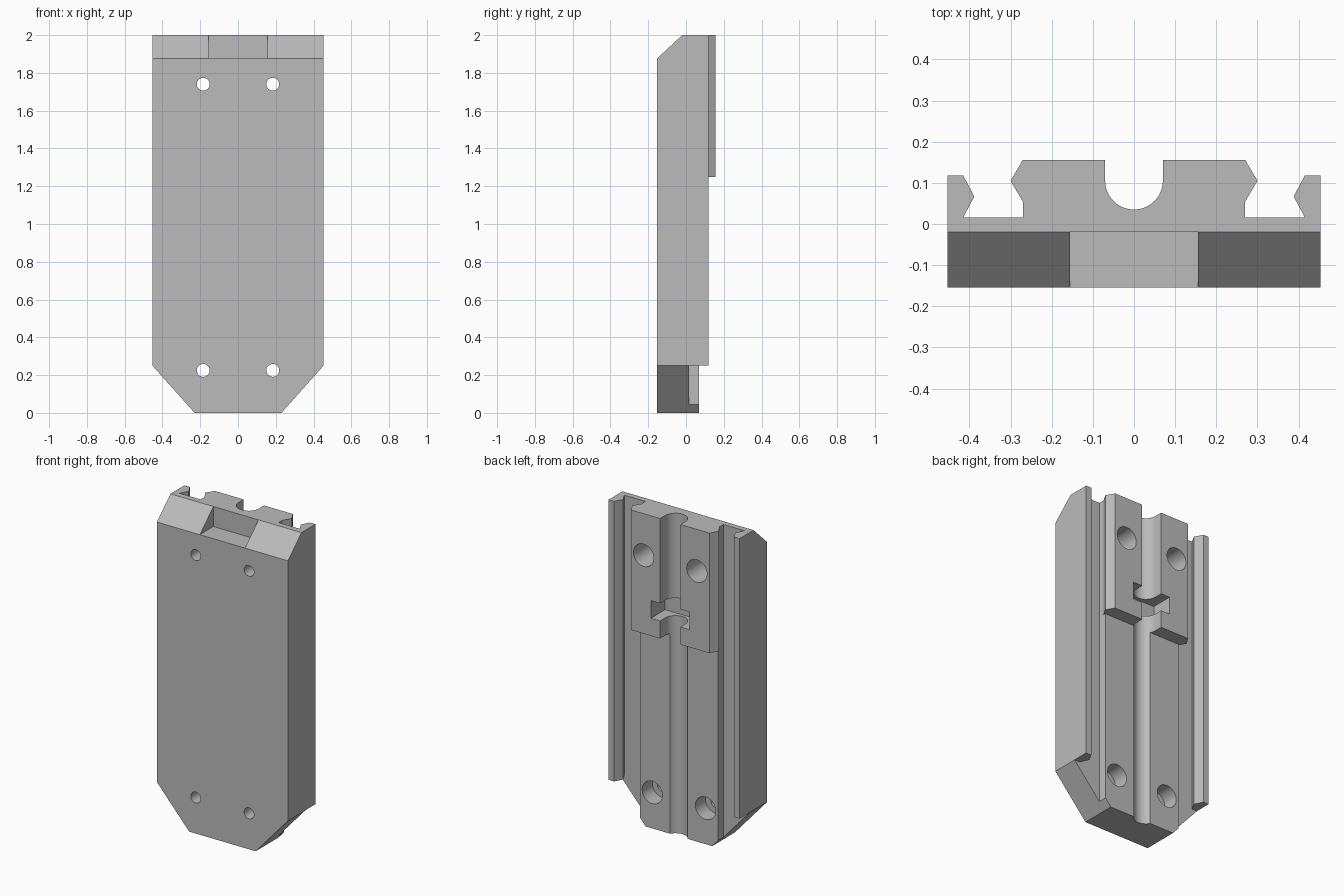
import bpy
import bmesh
import math

cube = bpy.data.objects.get("Cube")
if cube:
    bpy.data.objects.remove(cube, do_unlink=True)

grey = bpy.data.materials.new("plain grey")
grey.use_nodes = True
GREY = (0.5, 0.5, 0.5, 1)
grey.diffuse_color = GREY
grey.node_tree.nodes["Principled BSDF"].inputs["Base Color"].default_value = GREY

# Main levels
FRONT, FLOOR, STEP, RAIL_TOP, BACK = -0.154, 0.016, 0.07, 0.118, 0.156
HALF_W, TOP, CUT_Z, STEP_Z, BEVEL_Z, BEVEL_Y = 0.453, 2.0, 0.25, 1.25, 1.875, -0.02


def prism(name, points, axis, lo, hi):
    """Extrude a 2D outline along one axis from lo to hi."""
    place = {"x": lambda a, b, t: (t, a, b),
             "y": lambda a, b, t: (a, t, b),
             "z": lambda a, b, t: (a, b, t)}[axis]
    bm = bmesh.new()
    rings = [[bm.verts.new(place(a, b, t)) for a, b in points] for t in (lo, hi)]
    for ring in rings:
        bm.faces.new(ring)
    n = len(points)
    for i in range(n):
        j = (i + 1) % n
        bm.faces.new((rings[0][i], rings[0][j], rings[1][j], rings[1][i]))
    bmesh.ops.recalc_face_normals(bm, faces=bm.faces)
    mesh = bpy.data.meshes.new(name)
    bm.to_mesh(mesh)
    bm.free()
    mesh.materials.append(grey)
    obj = bpy.data.objects.new(name, mesh)
    bpy.context.collection.objects.link(obj)
    return obj


def circle(cx, cz, r, n=40):
    return [(cx + r * math.cos(math.tau * i / n), cz + r * math.sin(math.tau * i / n))
            for i in range(n)]


def rect(a0, a1, b0, b1):
    return [(a0, b0), (a1, b0), (a1, b1), (a0, b1)]


def mirrored(half):
    """Complete an outline symmetric about the first coordinate."""
    return half + [(-a, b) for a, b in reversed(half)]


def carve(obj, cutters):
    bpy.context.view_layer.objects.active = obj
    for c in cutters:
        mod = obj.modifiers.new("cut", "BOOLEAN")
        mod.operation, mod.solver, mod.object = "DIFFERENCE", "EXACT", c
        bpy.ops.object.modifier_apply(modifier=mod.name)


# Backing plate with clipped lower corners
slope = (HALF_W - 0.23) / CUT_Z
plate = prism("backing_plate", mirrored([(0.23, 0), (HALF_W, CUT_Z), (HALF_W, TOP)]),
              "y", FRONT, FLOOR)

# Dovetail block, stepped down to a straight lower block
upper = prism("upper_dovetail_block",
              mirrored([(0.27, FLOOR), (0.27, 0.054), (0.3, 0.105), (0.27, BACK)]),
              "z", STEP_Z, TOP)
lower = prism("lower_block",
              mirrored([(0.23, 0), (0.27, 0.04 / slope), (0.27, STEP_Z)]),
              "y", FLOOR, STEP)

# Side rails with pointed inner edges
rails = []
for side, s in (("left", 1), ("right", -1)):
    outline = [(HALF_W, FLOOR), (HALF_W, RAIL_TOP), (0.415, RAIL_TOP),
               (0.388, 0.067), (0.415, FLOOR)]
    rails.append(prism(side + "_rail", [(s * a, b) for a, b in outline], "z", CUT_Z, TOP))

# Cutters: screw holes, round groove, cross slot, top bevel and its pocket
bores, holes = [], []
for x in (-0.184, 0.184):
    for z in (0.225, 1.74):
        holes.append(prism("hole_cutter", circle(x, z, 0.034), "y", -1, 1))
        bores.append(prism("bore_cutter", circle(x, z, 0.07), "y", -0.03, 1))
arc = [(0.07 * math.sin(t), 0.105 - 0.07 * math.cos(t))
       for t in (math.pi / 2 * (i + 0.5) / 12 for i in range(12))]
groove = prism("groove_cutter", mirrored(arc + [(0.07, 0.105), (0.07, 0.3)]), "z", -1, 3)
slot = prism("slot_cutter", rect(-0.133, 0.133, 1.36, 1.47), "y", -0.1, 1)
run = (BEVEL_Y - FRONT) / (TOP - BEVEL_Z)
bevel = prism("bevel_cutter",
              [(FRONT - 0.1 * run, BEVEL_Z - 0.1), (BEVEL_Y + 0.1 * run, TOP + 0.1),
               (FRONT - 0.1 * run, TOP + 0.1)], "x", -1, 1)
pocket = prism("pocket_cutter", rect(-1, BEVEL_Y, BEVEL_Z, 3), "x", -0.156, 0.156)

carve(plate, [bevel, pocket] + bores + holes)
carve(upper, [groove, slot] + bores)
carve(lower, [groove] + bores)

for cutter in holes + bores + [groove, slot, bevel, pocket]:
    bpy.data.objects.remove(cutter, do_unlink=True)

# Smooth the round bores and groove, keep all other edges sharp
bpy.ops.object.select_all(action="DESELECT")
for part in [plate, upper, lower] + rails:
    part.select_set(True)
bpy.context.view_layer.objects.active = plate
bpy.ops.object.shade_smooth_by_angle(angle=math.radians(25))
